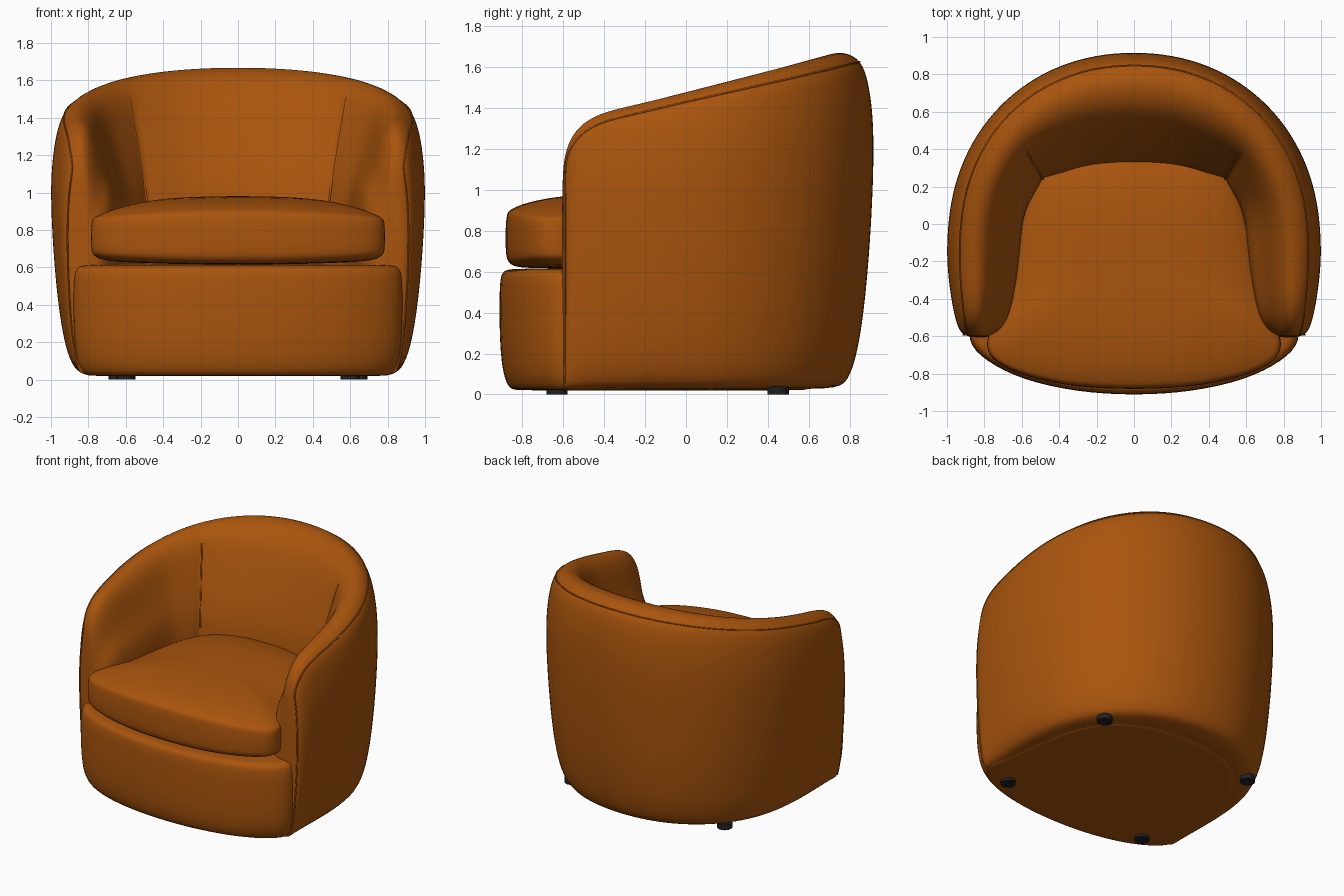
import bpy, bmesh, math
from mathutils import Vector

cube = bpy.data.objects.get("Cube")
if cube:
    bpy.data.objects.remove(cube)


def material(name, color, rough):
    m = bpy.data.materials.new(name)
    m.use_nodes = True
    m.diffuse_color = color
    bsdf = next(n for n in m.node_tree.nodes if n.type == 'BSDF_PRINCIPLED')
    bsdf.inputs["Base Color"].default_value = color
    bsdf.inputs["Roughness"].default_value = rough
    return m


LEATHER = material("tan leather", (0.40, 0.09, 0.004, 1), 0.6)
DARK = material("dark foot plastic", (0.015, 0.015, 0.018, 1), 0.5)


def loft(name, rings, creases=()):
    """Skin closed point rings, cap both ends, smooth; creases = (ring, from, to)."""
    bm = bmesh.new()
    rows = [[bm.verts.new(p) for p in ring] for ring in rings]
    n = len(rows[0])
    for a, b in zip(rows, rows[1:]):
        for i in range(n):
            j = (i + 1) % n
            bm.faces.new((a[i], a[j], b[j], b[i]))
    bm.faces.new(rows[0])
    bm.faces.new(rows[-1])
    layer = bm.edges.layers.float.new("crease_edge")
    for r, start, end in creases:
        for j in range(start, end):
            bm.edges.get((rows[r][j], rows[r][j + 1]))[layer] = 1.0
    bmesh.ops.recalc_face_normals(bm, faces=bm.faces)
    me = bpy.data.meshes.new(name)
    bm.to_mesh(me)
    bm.free()
    me.shade_smooth()
    me.materials.append(LEATHER)
    ob = bpy.data.objects.new(name, me)
    bpy.context.collection.objects.link(ob)
    sub = ob.modifiers.new("smooth", 'SUBSURF')
    sub.levels = sub.render_levels = 2


def seam(name, points, radius):
    """Thin raised seam following a smooth path."""
    cu = bpy.data.curves.new(name, 'CURVE')
    cu.dimensions = '3D'
    cu.bevel_depth = radius
    cu.bevel_resolution = 1
    sp = cu.splines.new('NURBS')
    sp.points.add(len(points) - 1)
    for p, co in zip(sp.points, points):
        p.co = (*co, 1)
    sp.order_u = 4
    sp.use_endpoint_u = True
    sp.resolution_u = 5
    cu.materials.append(LEATHER)
    ob = bpy.data.objects.new(name, cu)
    bpy.context.collection.objects.link(ob)


def arc(a, b, power, t):
    """Point on a superellipse quadrant, from the back (t=0) to the side (t=1)."""
    ang = t * math.pi / 2
    return Vector((a * math.sin(ang) ** (2 / power),
                   b * math.cos(ang) ** (2 / power) - 0.1))


# Barrel shell: half plan as (outer point, inner point, rim height or None)
CORNER = 4                                  # station of the inner corner seam
half = [(arc(1.005, 1.025, 2.1, k / 8),
         arc(0.6, 0.42, 3.3 if k == CORNER else 2.6, k / 8), None)
        for k in range(8)]
for y, xo, xi, h in [(-0.1, 1.005, 0.6, None), (-0.25, 1.0, 0.615, None),
                     (-0.4, 0.98, 0.64, 1.385), (-0.5, 0.96, 0.665, 1.335),
                     (-0.56, 0.94, 0.70, 1.265), (-0.592, 0.915, 0.73, 1.18),
                     (-0.607, 0.87, 0.77, 1.06)]:
    half.append((Vector((xo, y)), Vector((xi, y)), h))

BOTTOM = 0.024
OUTER = [(0.19, 0), (0.13, 0.025), (0.08, 0.13), (0.04, 0.34), (0.012, 0.62),
         (0.0, 0.87)]                       # inset, share of wall height
RIM = [(0.008, 0.28), (0.03, 0.14), (0.062, 0.04), (0.15, -0.008)]
INNER = [(0.25, 0.02), (0.45, 0.10), (0.62, 0.25)]
PIPE = len(OUTER) + 2                       # rim point that carries the piping


def section(o, i, h):
    w = (i - o).length
    d = (i - o) / w
    s = min(1, w / 0.4)
    crest = 0.15 * s
    if h is None:
        h = 1.48 + 0.25 * (o + d * crest).y
    pts = [(inset * s, BOTTOM + k * (h - 0.33)) for inset, k in OUTER]
    pts += [(inset * s, h - drop) for inset, drop in RIM]
    pts += [(crest + (w - crest) * v, h - drop) for v, drop in INNER]
    low = min(0.95, h - 0.4)
    pts += [(crest + (w - crest) * 0.83, (h - 0.25 + low) / 2),
            (w, low), (w, 0.5), (w, BOTTOM)]
    return [Vector((*(o + d * a), z)) for a, z in pts]


right = [section(*s) for s in half]
left = [[Vector((-p.x, p.y, p.z)) for p in r] for r in right[:0:-1]]
shell = left + right
mid = len(shell) // 2
SEAM_TOP, SEAM_END = PIPE + 3, PIPE + 7
corners = (mid - CORNER, mid + CORNER)
loft("barrel_shell", shell, [(r, SEAM_TOP, SEAM_END) for r in corners])


def on_surface(r, j):
    return (shell[r][j - 1] + shell[r][j] * 4 + shell[r][j + 1]) / 6


# Piping up the arm fronts and round the rim
last = len(shell) - 2
path = [on_surface(1, j) for j in range(1, PIPE)]
path += [on_surface(r, PIPE) for r in range(1, last + 1)]
path += [on_surface(last, j) for j in range(PIPE - 1, 0, -1)]
seam("rim_piping", path, 0.005)

# Two upright seams in the inner corners of the back
for r, label in zip(corners, ("right", "left")):
    seam("back_seam_" + label, shell[r][SEAM_TOP:SEAM_END], 0.006)


def pad(name, half_outline, layers, centre_y):
    """Upholstered block: layers of (scale, height, sideways bend) of one outline."""
    outline = half_outline + [(-x, y) for x, y in half_outline[-2:0:-1]]
    loft(name, [[Vector((x * scale, centre_y + (y - centre_y) * scale,
                         z + bend * (x * scale) ** 2)) for x, y in outline]
                for scale, z, bend in layers])


# Seat base with bowed front apron
pad("seat_base",
    [(0, -0.917), (0.3, -0.9), (0.6, -0.835), (0.8, -0.73), (0.895, -0.63),
     (0.87, -0.5), (0.82, -0.1), (0.75, 0.3), (0.5, 0.6), (0, 0.68)],
    [(0.3, 0.02, 0), (0.85, 0.02, 0), (0.92, 0.022, 0), (0.95, 0.04, 0),
     (0.985, 0.12, 0), (1, 0.3, 0), (1, 0.52, 0), (0.99, 0.59, 0),
     (0.96, 0.612, 0), (0.85, 0.615, 0), (0.3, 0.615, 0)], -0.1)

# Loose crowned cushion
pad("seat_cushion",
    [(0, -0.885), (0.3, -0.875), (0.55, -0.825), (0.72, -0.76), (0.8, -0.68),
     (0.775, -0.55), (0.67, -0.4), (0.63, -0.1), (0.57, 0.15), (0.46, 0.32),
     (0.2, 0.4), (0, 0.4)],
    [(0.3, 0.615, 0), (0.85, 0.615, 0.03), (0.95, 0.625, 0.04), (0.985, 0.65, 0.03),
     (1, 0.69, 0), (1, 0.82, 0), (0.99, 0.885, -0.04), (0.97, 0.905, -0.06),
     (0.85, 0.94, -0.06), (0.6, 0.972, -0.04), (0.25, 0.982, 0)], -0.2)

# Four low round feet
for side, sx in ((1, "left"), (-1, "right")):
    for x, y, sy in ((0.60, -0.63, "front"), (0.64, 0.45, "rear")):
        bpy.ops.mesh.primitive_cylinder_add(vertices=24, radius=0.052, depth=0.04,
                                            location=(x * side, y, 0.02))
        foot = bpy.context.object
        foot.name = f"foot_{sy}_{sx}"
        foot.data.materials.append(DARK)
        bpy.ops.object.shade_smooth_by_angle()
